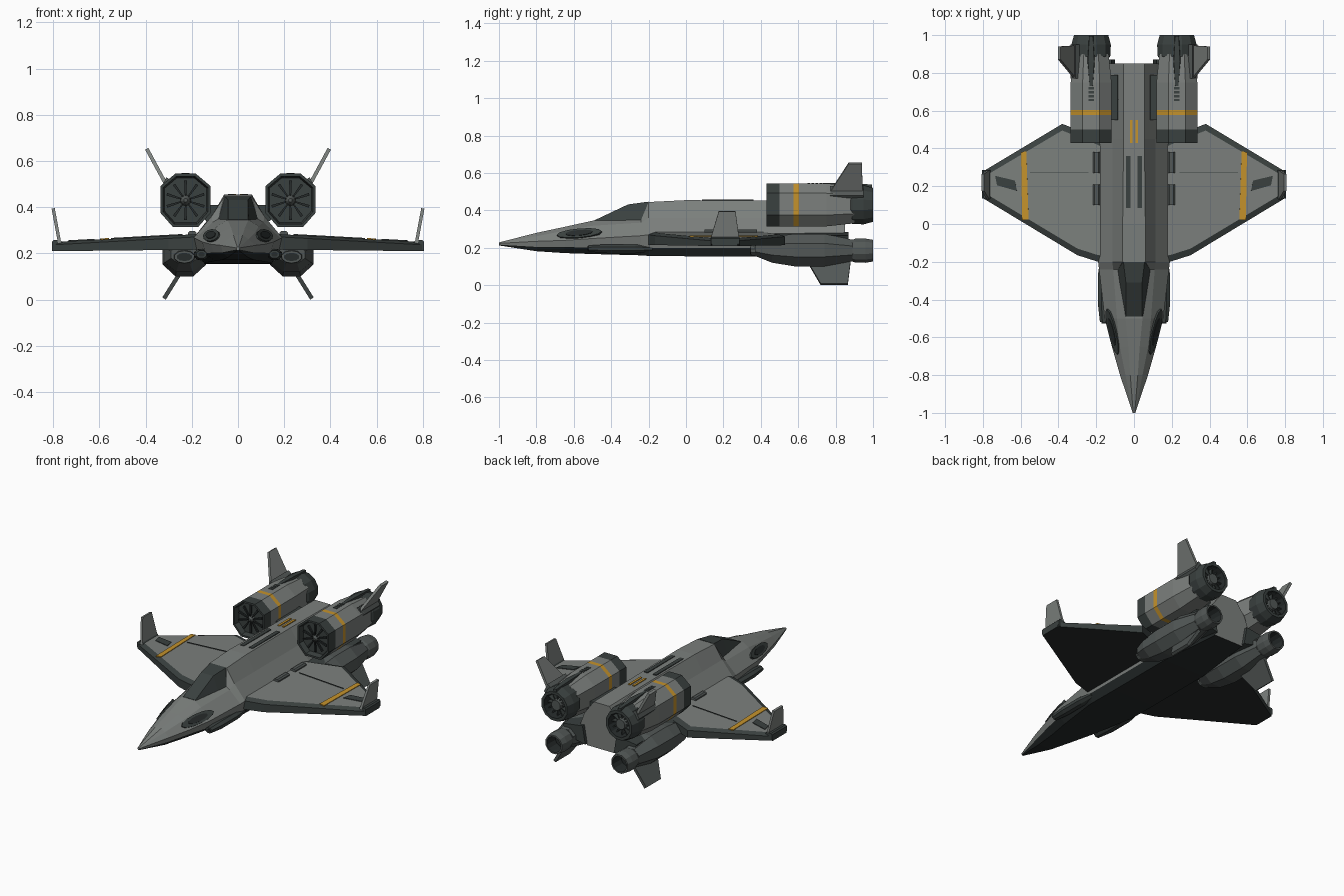
import bpy, bmesh, math
from mathutils import Vector as V

if "Cube" in bpy.data.objects:
    bpy.data.objects.remove(bpy.data.objects["Cube"])

def material(name, c):
    m = bpy.data.materials.new(name)
    m.diffuse_color = (*c, 1)
    m.use_nodes = True
    m.node_tree.nodes["Principled BSDF"].inputs["Base Color"].default_value = m.diffuse_color
    return m

BODY = material("hull_grey", (0.20, 0.215, 0.205))
MID = material("engine_grey", (0.085, 0.097, 0.094))
DARK = material("trim_dark", (0.042, 0.052, 0.050))
BLACK = material("belly_black", (0.020, 0.025, 0.025))
ORANGE = material("stripe_orange", (0.56, 0.29, 0.025))

def finish(name, bm, mats, rule=None, mirror=True):
    bmesh.ops.recalc_face_normals(bm, faces=bm.faces[:])
    if rule:
        for f in bm.faces:
            f.material_index = rule(f.calc_center_median(), f.normal)
    me = bpy.data.meshes.new(name)
    bm.to_mesh(me)
    bm.free()
    for m in mats:
        me.materials.append(m)
    ob = bpy.data.objects.new(name, me)
    bpy.context.collection.objects.link(ob)
    if mirror:
        ob.modifiers.new("mirror", 'MIRROR').use_mirror_merge = False
    return ob

def loft(name, rings, mats, rule=None, mirror=True):
    """Skin a series of equal-length point rings and cap both ends."""
    bm = bmesh.new()
    rs = [[bm.verts.new(p) for p in r] for r in rings]
    n = len(rs[0])
    for a, b in zip(rs, rs[1:]):
        for i in range(n):
            j = (i + 1) % n
            bm.faces.new((a[i], a[j], b[j], b[i]))
    bm.faces.new(rs[0])
    bm.faces.new(rs[-1])
    return finish(name, bm, mats, rule, mirror)

def plate(name, pts, t, mat, mirror=True):
    """Flat polygon thickened along its normal."""
    pts = [V(p) for p in pts]
    n = (pts[1] - pts[0]).cross(pts[2] - pts[0]).normalized() * t / 2
    return loft(name, [[p - n for p in pts], [p + n for p in pts]], [mat], None, mirror)

def box(name, x, y, z, mat, ch=0.0):
    sec = [(x[0] + ch, z[0]), (x[1] - ch, z[0]), (x[1], z[0] + ch), (x[1], z[1] - ch),
           (x[1] - ch, z[1]), (x[0] + ch, z[1]), (x[0], z[1] - ch), (x[0], z[0] + ch)]
    if ch == 0:
        sec = sec[0::2]
        sec = [(x[0], z[0]), (x[1], z[0]), (x[1], z[1]), (x[0], z[1])]
    return loft(name, [[(a, yy, b) for a, b in sec] for yy in y], [mat])

def circ(cx, y, cz, rx, rz=None, n=12):
    rz = rz or rx
    return [(cx + rx * math.cos((i + .5) * math.tau / n), y,
             cz + rz * math.sin((i + .5) * math.tau / n)) for i in range(n)]

# fuselage: half sections from top edge to bottom edge
SECTIONS = [
    (-1.0, (.004, .229), (.006, .227), (.007, .224), (.006, .217), (.004, .213)),
    (-.80, (.02, .28), (.045, .262), (.074, .235), (.066, .205), (.045, .182)),
    (-.65, (.03, .312), (.075, .292), (.117, .24), (.105, .205), (.07, .172)),
    (-.50, (.045, .345), (.09, .318), (.155, .25), (.14, .2), (.10, .167)),
    (-.24, (.085, .35), (.11, .335), (.185, .265), (.17, .2), (.14, .16)),
    (-.20, (.06, .445), (.115, .36), (.19, .27), (.175, .2), (.145, .157)),
    (0.0, (.06, .455), (.115, .36), (.19, .27), (.175, .2), (.145, .155)),
    (.45, (.055, .452), (.115, .36), (.19, .27), (.175, .2), (.145, .155)),
    (.85, (.055, .448), (.12, .36), (.15, .28), (.14, .22), (.10, .16))]
loft("fuselage", [[(x, y, z) for x, z in h] + [(-x, y, z) for x, z in reversed(h)]
                  for y, *h in SECTIONS], [BODY, BLACK],
     lambda c, n: 1 if c.z < .211 and n.z < -.25 else 0, False)

# canopy
loft("canopy", [[(-b, y, .342), (b, y, .342), (a, y, z), (-a, y, z)] for y, a, b, z in
                ((-.49, .043, .048, .347), (-.31, .043, .078, .432), (-.2, .056, .095, .447))],
     [DARK], None, False)

# spine slots and stripes
box("spine_slot", (.018, .043), (.085, .36), (.44, .458), DARK)
box("spine_stripe", (.008, .022), (.43, .55), (.44, .457), ORANGE)

# nose vents: slim ovals lying on the nose flanks
C, U, W = V((.113, -.57, .276)), V((.028, .12, .010)), V((.02, 0, -.024))
for nm, k, t, m in (("nose_vent", 1, .012, DARK), ("nose_vent_core", .6, .018, BLACK)):
    plate(nm, [C + U * k * math.cos(a) + W * k * math.sin(a)
               for a in (i * math.tau / 12 for i in range(12))], t, m)

# cheek intakes
loft("cheek_intake", [circ(x, y, z, a, b, 8) for y, x, z, a, b in
     ((-.52, .158, .196, .024, .018), (-.42, .16, .195, .034, .026),
      (-.27, .16, .195, .034, .026), (-.18, .15, .195, .03, .015))], [DARK])
loft("cheek_intake_mouth", [circ(.158, y, .196, .015, .011, 8) for y in (-.526, -.51)], [BLACK])

# wings: dark rim and underside, raised light top
def wing_z(x):
    return .283 - .055 * (x - .19)
OUT = [(.12, -.21), (.19, -.20), (.30, -.165), (.805, .14), (.805, .275), (.38, .53), (.12, .43)]
INN = [(.12, -.17), (.19, -.165), (.30, -.13), (.775, .155), (.775, .262), (.38, .495), (.12, .39)]
loft("wing", [[(x, y, .218 - .01 * x) for x, y in OUT],
              [(x, y, wing_z(x) - .012) for x, y in OUT],
              [(x, y, wing_z(x)) for x, y in INN]], [BODY, DARK, BLACK],
     lambda c, n: 2 if n.z < -.8 else 0 if n.z > .95 and .3 < c.x < .6 and .02 < c.y < .25 else 1)

def on_wing(name, pts, mat):
    plate(name, [(x, y, wing_z(x) + .001) for x, y in pts], .006, mat)
on_wing("wing_stripe", [(.558, .025), (.592, .02), (.598, .38), (.57, .385)], ORANGE)
on_wing("wing_vent", [(.62, .175), (.725, .205), (.735, .255), (.63, .23)], DARK)
on_wing("wing_panel_line", [(.24, .272), (.55, .272), (.55, .276), (.24, .276)], DARK)
box("wing_tip_block", (.76, .805), (.135, .285), (.212, .258), DARK, .008)
plate("winglet", [(.772, .13, .245), (.80, .175, .395), (.80, .265, .395), (.772, .285, .245)],
      .014, BODY)

# wing root hinge blocks
for y in (.10, .27):
    box("root_hinge", (.18, .216), (y, y + .11), (.255, .297), MID, .008)

# upper engines: eight-sided nacelles with a recessed intake
EX, EZ = .227, .43
OCT = [(.045, .115), (.108, .062), (.108, -.055), (.055, -.115)]
OCT += [(-x, z) for x, z in reversed(OCT)]
def oct_ring(y, s):
    return [(EX + x * s, y, EZ + z * s) for x, z in OCT]
def engine_rule(c, n):
    if c.y < .5:
        return 1
    return 2 if .575 < c.y < .605 else 0
loft("upper_engine", [oct_ring(y, s) for y, s in
     ((.465, .84), (.43, .9), (.43, 1), (.50, 1), (.576, 1), (.604, 1), (.75, 1), (.90, .86))],
     [BODY, DARK, ORANGE], engine_rule)

# intake fan: ten blades and a hub
for i in range(10):
    a = (i + .5) * math.tau / 10
    d, s = V((math.cos(a), 0, math.sin(a))), V((-math.sin(a), 0, math.cos(a)))
    c = V((EX, .452, EZ))
    plate("fan_blade", [c + d * .02 - s * .003, c + d * .085 - s * .006,
                        c + d * .085 + s * .006, c + d * .02 + s * .003], .01, BLACK)
loft("fan_hub", [circ(EX, .44, EZ, .008, n=10), circ(EX, .468, EZ, .026, n=10)], [MID])

def nozzle(name, x, z, prof, mats):
    """Open tube with a dark inside; the last two rings form the recess."""
    ymin = prof[-1][0] - .001
    loft(name, [circ(x, y, z, r) for y, r in prof], mats,
         lambda c, n: 1 if (V((c.x - x, 0, c.z - z)).dot(n) < -.001 or n.y > .95
                            and c.y < prof[-1][0] + .005) else 0)
nozzle("upper_nozzle", EX, EZ, ((.86, .085), (.89, .106), (.95, .108), (1.0, .094),
                                (1.0, .076), (.93, .07)), [DARK, BLACK])
loft("upper_exhaust_core", [circ(EX, .92, EZ, .042), circ(EX, .985, EZ, .032)], [MID])
for i in range(12):
    a = i * math.tau / 12
    d, s = V((math.cos(a), 0, math.sin(a))), V((-math.sin(a), 0, math.cos(a)))
    c = V((EX, .955, EZ))
    plate("exhaust_vane", [c + d * .03 - s * .003, c + d * .078 - s * .003,
                           c + d * .078 + s * .003, c + d * .03 + s * .003], .03, DARK)

# engine spine, slots, fin and pylon
loft("engine_spine", [[(EX - w, y, .50), (EX + w, y, .50), (EX + w * .7, y, z), (EX - w * .7, y, z)]
     for y, w, z in ((.73, .012, .546), (.86, .024, .549), (.995, .014, .538))], [DARK])
for i in range(4):
    box("engine_slot", (EX - .014, EX + .014), (.65 + i * .021, .663 + i * .021), (.53, .548), DARK)
plate("upper_fin", [(.312, .77, .50), (.395, .87, .653), (.395, .94, .653), (.312, .945, .50)],
      .016, BODY)
loft("fin_root", [[(x, y, z) for x, z in ((.27, .50), (.30, .44), (.335, .48), (.31, .53))]
                  for y in (.77, .95)], [MID])
box("engine_pylon", (.075, .15), (.55, .79), (.34, .41), DARK, .012)

# lower engines
LX, LZ = .232, .185
loft("lower_engine", [circ(LX, y, z, a, b, 8) for y, z, a, b in
     ((.37, .195, .062, .042), (.46, .19, .092, .075), (.58, .188, .102, .094),
      (.74, .188, .10, .094), (.89, .186, .066, .062))], [MID])
loft("lower_intake", [circ(LX, y, .185, a, b, 10) for y, a, b in
     ((.345, .044, .027), (.40, .05, .034))], [MID])
loft("lower_intake_mouth", [circ(LX, y, .185, .034, .018, 10) for y in (.341, .36)], [BLACK])
nozzle("lower_nozzle", LX, LZ, ((.86, .05), (.905, .066), (.96, .067), (1.0, .06),
                                (1.0, .05), (.92, .045)), [MID, BLACK])
loft("lower_mount", [[(x, y, z) for x, z in ((.10, .17), (.23, .2), (.26, .265), (.12, .285))]
                     for y in (.40, .87)], [DARK])
plate("lower_fin", [(.245, .65, .125), (.32, .72, .005), (.32, .865, .005), (.245, .88, .125)],
      .018, MID)
